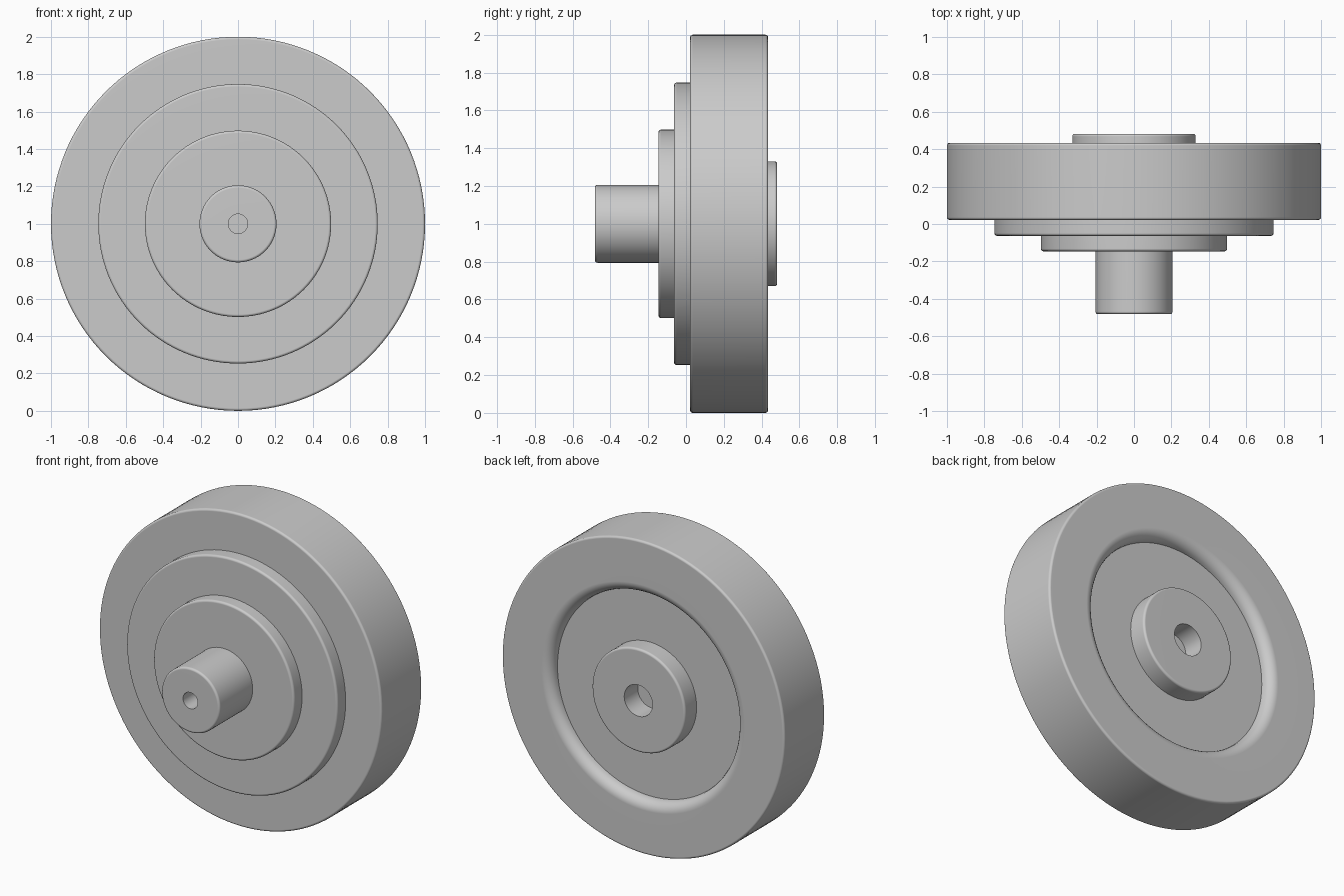
import bpy, bmesh, math
from mathutils import Vector

cube = bpy.data.objects.get("Cube")
if cube:
    bpy.data.objects.remove(cube, do_unlink=True)

SEGMENTS = 128
AXIS_HEIGHT = 1.0
EDGE = 0.014          # small rounding on outer edges
LIP = 0.065           # large rounding on the rear recess

grey = bpy.data.materials.new("plain_grey")
grey.use_nodes = True
colour = (0.6, 0.6, 0.6, 1)
grey.diffuse_color = colour
grey.node_tree.nodes["Principled BSDF"].inputs["Base Color"].default_value = colour


def rounded(profile, steps=6):
    """Turn (radius, y, rounding) corners into a list of points with arcs."""
    points = []
    for i, (r, y, size) in enumerate(profile):
        corner = Vector((r, y))
        if not size:
            points.append(corner)
            continue
        to_prev = (Vector(profile[i - 1][:2]) - corner).normalized() * size
        to_next = (Vector(profile[i + 1][:2]) - corner).normalized() * size
        centre = corner + to_prev + to_next
        for s in range(steps + 1):
            a = math.pi / 2 * s / steps
            points.append(centre - to_next * math.cos(a) - to_prev * math.sin(a))
    return points


def lathe(name, profile):
    """Revolve a front-to-back profile around the y axis."""
    bm = bmesh.new()
    rings = []
    for r, y in rounded(profile):
        if r == 0:
            rings.append([bm.verts.new((0, y, AXIS_HEIGHT))] * SEGMENTS)
            continue
        angles = [math.tau * k / SEGMENTS for k in range(SEGMENTS)]
        rings.append([bm.verts.new((r * math.cos(a), y, AXIS_HEIGHT + r * math.sin(a)))
                      for a in angles])
    for near, far in zip(rings, rings[1:]):
        for k in range(SEGMENTS):
            n = (k + 1) % SEGMENTS
            corners = [near[k], far[k], far[n], near[n]]
            bm.faces.new(list(dict.fromkeys(corners)))
    mesh = bpy.data.meshes.new(name)
    bm.to_mesh(mesh)
    bm.free()
    mesh.materials.append(grey)
    obj = bpy.data.objects.new(name, mesh)
    bpy.context.collection.objects.link(obj)
    bpy.ops.object.select_all(action="DESELECT")
    obj.select_set(True)
    bpy.context.view_layer.objects.active = obj
    bpy.ops.object.shade_smooth_by_angle(angle=math.radians(35))
    # keep flat faces flat beside the rounded edges
    weighted = obj.modifiers.new("flat_faces", "WEIGHTED_NORMAL")
    weighted.keep_sharp = True
    return obj


# Front shaft with a blind centre hole
lathe("shaft", [(0, -0.2, 0), (0.052, -0.2, 0), (0.052, -0.482, 0),
                (0.206, -0.482, EDGE), (0.206, -0.146, 0)])

# Stepped front flanges
lathe("small_flange", [(0.206, -0.146, 0), (0.498, -0.146, EDGE), (0.498, -0.063, 0)])
lathe("large_flange", [(0.498, -0.063, 0), (0.747, -0.063, EDGE), (0.747, 0.022, 0)])

# Main wheel with a round-lipped recess at the rear
lathe("wheel", [(0.747, 0.022, 0), (1, 0.022, EDGE), (1, 0.434, EDGE),
                (0.655, 0.434, LIP), (0.655, 0.364, 0), (0.33, 0.364, 0)])

# Rear hub with a wider blind hole
lathe("rear_hub", [(0.33, 0.364, 0), (0.33, 0.482, EDGE), (0.1, 0.482, 0),
                   (0.1, 0.345, 0), (0, 0.345, 0)])
